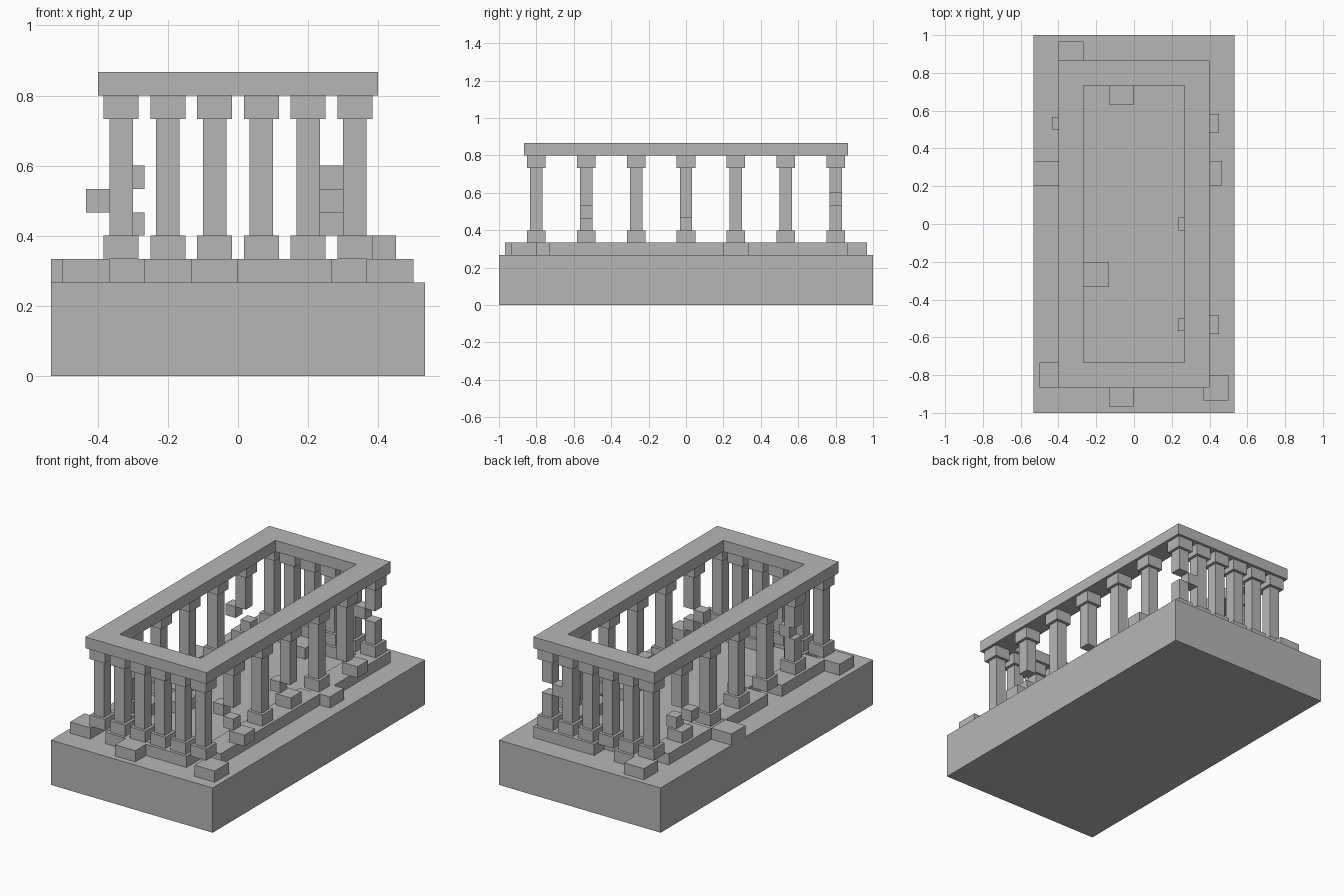
import bpy, bmesh

if "Cube" in bpy.data.objects:
    bpy.data.objects.remove(bpy.data.objects["Cube"])

U = 1 / 30  # the model sits on a 1/30 grid; all numbers below are in grid units

stone = bpy.data.materials.new("grey stone")
stone.diffuse_color = (0.47, 0.47, 0.47, 1)
stone.use_nodes = True
stone.node_tree.nodes["Principled BSDF"].inputs["Base Color"].default_value = stone.diffuse_color


def finish(name, bm):
    bmesh.ops.recalc_face_normals(bm, faces=bm.faces)
    me = bpy.data.meshes.new(name)
    bm.to_mesh(me)
    bm.free()
    me.materials.append(stone)
    ob = bpy.data.objects.new(name, me)
    bpy.context.collection.objects.link(ob)
    return ob


def add_box(bm, x0, x1, y0, y1, z0, z1):
    v = bmesh.ops.create_cube(bm, size=1)["verts"]
    for p in v:
        p.co = ((x1 if p.co.x > 0 else x0) * U,
                (y1 if p.co.y > 0 else y0) * U,
                (z1 if p.co.z > 0 else z0) * U)


def boxes(name, *dims):
    bm = bmesh.new()
    for d in dims:
        add_box(bm, *d)
    return finish(name, bm)


# Solid podium
boxes("podium", (-16, 16, -30, 30, 0, 8))

# Stylobate: straight runs left in place
runs = [
    (-8, -4, -26, -22), (0, 8, -26, -22),                       # front
    (-8, -4, 22, 26), (0, 12, 22, 26),                          # back
    (-12, -8, -22, -10), (-12, -8, -6, 6), (-12, -8, 10, 22),   # left
    (8, 12, -22, 6), (8, 12, 10, 22),                           # right
]
for r in runs:
    boxes("stylobate_run", (*r, 8, 10))

# Stylobate: stones knocked out of line (lower-left corner of each 4x4 stone)
for x, y in [(-12, 25), (-4, 19), (-16, 6), (-8, -10),
             (-15, -26), (-4, -29), (11, -28), (10, 6)]:
    boxes("loose_stone", (x, x + 4, y, y + 4, 8, 10))

# Sideways shifts of drums: (column x, column y) -> {level: x shift}
drum_shift = {
    (10, -16): {1: -2},
    (10, 0): {0: -2},
    (10, 24): {2: -2},
    (-10, 16): {0: 1, 1: -2},
    (-10, -16): {2: 1},
}
base_shift = {(10, 16): 2, (10, -16): 2}


def column(cx, cy):
    bx = cx + base_shift.get((cx, cy), 0)
    boxes("column_base", (bx - 1.5, bx + 1.5, cy - 1.5, cy + 1.5, 10, 12))
    boxes("column_capital", (cx - 1.5, cx + 1.5, cy - 1.5, cy + 1.5, 22, 24))
    # five drums, merged where neighbours are in line
    shifts = [drum_shift.get((cx, cy), {}).get(i, 0) for i in range(5)]
    start = 0
    for i in range(1, 6):
        if i == 5 or shifts[i] != shifts[start]:
            x = cx + shifts[start]
            boxes("column_shaft", (x - 1, x + 1, cy - 1, cy + 1,
                                   12 + 2 * start, 12 + 2 * i))
            start = i


# Colonnade: six columns on the ends, seven on the long sides
for cy in (-24, 24):
    for cx in range(-10, 11, 4):
        column(cx, cy)
for cx in (-10, 10):
    for cy in range(-16, 17, 8):
        column(cx, cy)

# Entablature: one rectangular frame on top
bm = bmesh.new()
corners = [(-1, -1), (1, -1), (1, 1), (-1, 1)]
rings = [[bm.verts.new((sx * hx * U, sy * hy * U, z * U)) for sx, sy in corners]
         for hx, hy, z in [(12, 26, 24), (12, 26, 26), (8, 22, 26), (8, 22, 24)]]
for k in range(4):
    a, b = rings[k], rings[(k + 1) % 4]
    for i in range(4):
        j = (i + 1) % 4
        bm.faces.new((a[i], a[j], b[j], b[i]))
finish("entablature", bm)
